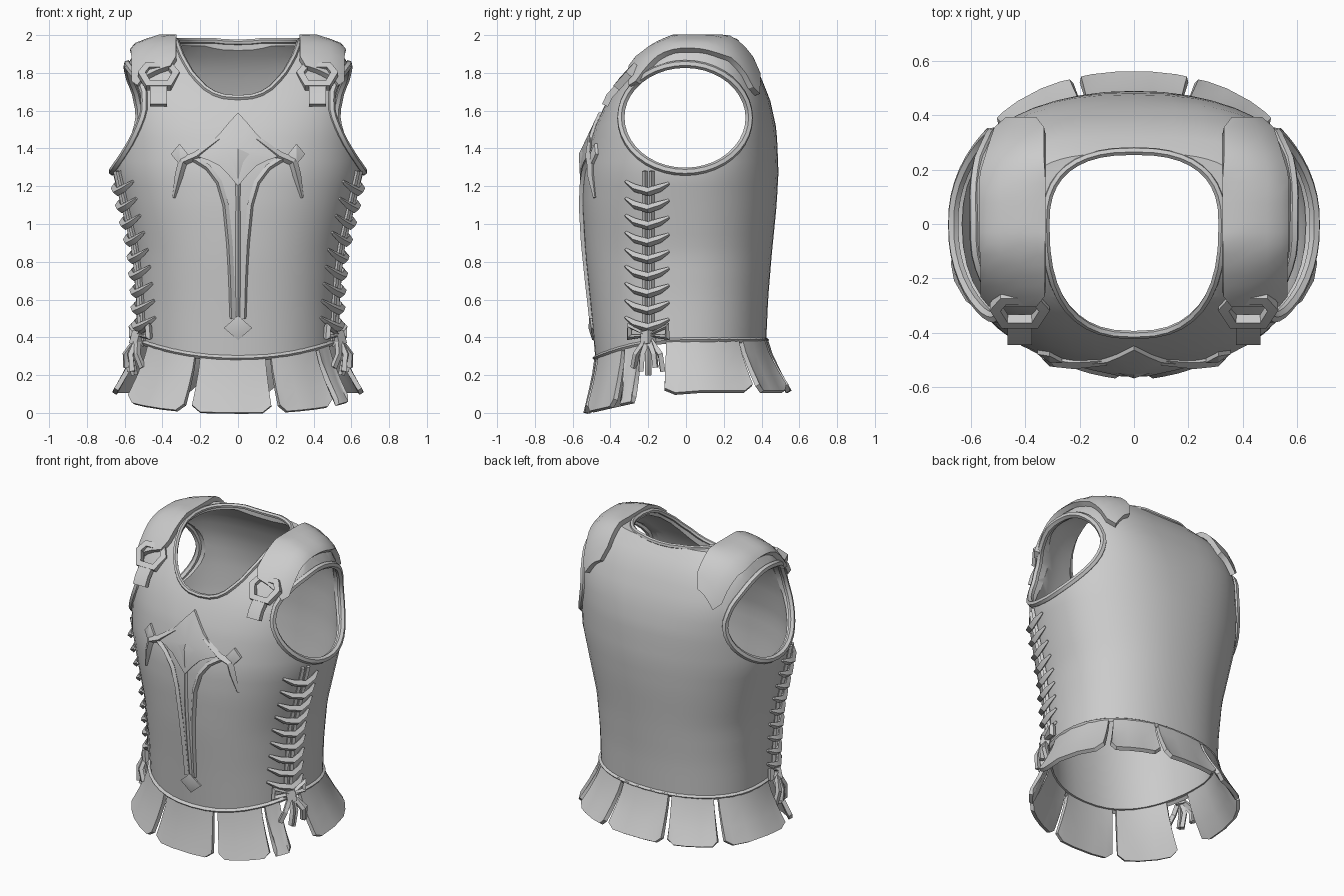
import bpy
from math import sin, cos, pi, radians, copysign
from mathutils import Vector

if "Cube" in bpy.data.objects:
    bpy.data.objects.remove(bpy.data.objects["Cube"])

steel = bpy.data.materials.new("grey_steel")
steel.use_nodes = True
steel.diffuse_color = (0.6, 0.6, 0.6, 1)
steel.node_tree.nodes["Principled BSDF"].inputs["Base Color"].default_value = (0.6, 0.6, 0.6, 1)

# Torso sections: height, half width, front depth, back depth, squareness
ROWS = [(.37, .535, .48, .425, 2.2), (.6, .54, .505, .435, 2.2), (.85, .56, .535, .455, 2.2),
        (1.1, .62, .55, .48, 2.2), (1.28, .665, .545, .49, 2.2), (1.5, .655, .49, .48, 2.45),
        (1.65, .635, .42, .447, 2.8), (1.76, .615, .35, .405, 3), (1.86, .58, .265, .355, 3.1),
        (1.93, .53, .17, .3, 3.2), (1.97, .42, .08, .26, 3.2)]
Z0, Z1 = ROWS[0][0], ROWS[-1][0]


def section(z):
    z = min(max(z, Z0), Z1)
    for a, b in zip(ROWS, ROWS[1:]):
        if z <= b[0]:
            t = (z - a[0]) / (b[0] - a[0])
            return [p + (q - p) * t for p, q in zip(a, b)][1:]


def oval(a, w, front, back, n):
    """Point on a squared oval; angle 0 faces the front."""
    s, c = sin(a), cos(a)
    return (w * copysign(abs(s) ** (2 / n), s),
            -(front if c > 0 else back) * copysign(abs(c) ** (2 / n), c))


def side_x(y, z):
    w, f, b, n = section(z)
    return w * max(0, 1 - abs(y / (f if y < 0 else b)) ** n) ** (1 / n)


def front_y(x, z):
    w, f, b, n = section(z)
    return -f * max(0, 1 - abs(x / w) ** n) ** (1 / n)


def top_z(x, y):
    lo, hi = 1.25, Z1
    for _ in range(24):
        mid = (lo + hi) / 2
        w, f, b, n = section(mid)
        inside = abs(x / w) ** n + abs(y / (f if y < 0 else b)) ** n < 1
        lo, hi = (mid, hi) if inside else (lo, mid)
    return lo


def hem(a):
    return .385 - .095 * max(0, cos(a)) ** 2


def mesh(name, verts, faces):
    me = bpy.data.meshes.new(name)
    me.from_pydata(verts, [], faces)
    me.materials.append(steel)
    ob = bpy.data.objects.new(name, me)
    bpy.context.collection.objects.link(ob)
    return ob


def activate(ob):
    bpy.ops.object.select_all(action='DESELECT')
    ob.select_set(True)
    bpy.context.view_layer.objects.active = ob


def modify(ob, kind, **settings):
    mod = ob.modifiers.new(kind.lower(), kind)
    for key, value in settings.items():
        setattr(mod, key, value)
    activate(ob)
    bpy.ops.object.modifier_apply(modifier=mod.name)


def sheet(name, fn, us, vs, thick, flip=False):
    verts = [fn(u, v) for v in vs for u in us]
    k = len(us)
    faces = [(j * k + i, j * k + i + 1, j * k + k + i + 1, j * k + k + i)
             for j in range(len(vs) - 1) for i in range(k - 1)]
    ob = mesh(name, verts, [f[::-1] for f in faces] if flip else faces)
    modify(ob, 'SOLIDIFY', thickness=thick, offset=1)


def tube(name, pts, r, cyclic=False, radii=None, res=0):
    cu = bpy.data.curves.new(name, 'CURVE')
    cu.dimensions = '3D'
    cu.bevel_depth, cu.bevel_resolution, cu.use_fill_caps = r, res, True
    sp = cu.splines.new('POLY')
    sp.points.add(len(pts) - 1)
    for i, p in enumerate(pts):
        sp.points[i].co = (*p, 1)
        sp.points[i].radius = radii[i] if radii else 1
    sp.use_cyclic_u = cyclic
    cu.materials.append(steel)
    ob = bpy.data.objects.new(name, cu)
    bpy.context.collection.objects.link(ob)
    activate(ob)
    bpy.ops.object.convert(target='MESH')


def prism(name, ring, shift):
    k = len(ring)
    verts = ring + [tuple(Vector(p) + Vector(shift)) for p in ring]
    faces = [(i, (i + 1) % k, (i + 1) % k + k, i + k) for i in range(k)]
    ob = mesh(name, verts, faces + [tuple(range(k))[::-1], tuple(range(k, 2 * k))])
    activate(ob)
    bpy.ops.object.mode_set(mode='EDIT')
    bpy.ops.mesh.select_all(action='SELECT')
    bpy.ops.mesh.normals_make_consistent(inside=False)
    bpy.ops.object.mode_set(mode='OBJECT')
    return ob


# Torso shell
N, M = 48, 26
verts = []
for j in range(M):
    z = Z0 + (Z1 - Z0) * j / (M - 1)
    for i in range(N):
        a = 2 * pi * i / N
        drop = (hem(a) - Z0) * max(0, 1 - (z - Z0) / .5)
        verts.append((*oval(a, *section(z)), z + drop))
faces = [(j * N + i, j * N + (i + 1) % N, j * N + N + (i + 1) % N, j * N + N + i)
         for j in range(M - 1) for i in range(N)]
torso = mesh("torso_shell", verts, faces + [tuple(range((M - 1) * N, M * N))])
modify(torso, 'SOLIDIFY', thickness=.03, offset=-1)

# Neck and arm openings
turn = [2 * pi * i / 40 for i in range(40)]
neck = [oval(a, .325, .408, .268, 2.5) for a in turn]
arm = [(.34 * cos(a) - .005, 1.562 + .285 * sin(a)) for a in turn]
cutters = [prism("neck_cutter", [(x, y, 1.45) for x, y in neck], (0, 0, 1))]
cutters += [prism("arm_cutter", [(s * .43, y, z) for y, z in arm], (s, 0, 0)) for s in (1, -1)]
for cutter in cutters:
    modify(torso, 'BOOLEAN', object=cutter, operation='DIFFERENCE', solver='EXACT')
    bpy.data.objects.remove(cutter)

# Raised rims and hem
tube("neck_rim", [(x, y, top_z(x, y)) for x, y in neck], .015, True, res=1)
for s, side in ((1, "left"), (-1, "right")):
    tube(side + "_arm_rim", [(s * side_x(y, z), y, z) for y, z in arm], .021, True, res=1)
tube("hem_band", [(*oval(a, *section(Z0)), hem(a)) for a in turn], .016, True)


# Flared skirt plates
def skirt_plate(name, start, end):
    def point(u, v):
        a = radians(start + (end - start) * u)
        grow = v ** 1.3
        x, y = oval(a, .515 + .13 * grow, .46 + .06 * grow, .41 + .13 * grow, 2.2)
        low = .105 - .11 * max(0, cos(a)) + (.035 if u in (0, 1) else 0)
        return x, y, hem(a) + (low - hem(a)) * v
    sheet(name, point, (0, .12, .35, .65, .88, 1), (0, .3, .65, .9, 1), .025, True)


for name, start, end in (("front_centre", -20, 14), ("front_right", -61, -23), ("front_left", 17, 48),
                         ("front_left_small", 50, 62), ("left", 79, 128), ("back_left", 131, 162),
                         ("back_centre", 164, 196), ("back_right", 198, 229), ("right", 232, 281)):
    skirt_plate(name + "_skirt_plate", start, end)


# Front emblem: faceted reliefs and bars hugging the chest
def relief(name, outline, centre, height):
    pts = [(x, front_y(x, z) - .015, z) for x, z in outline]
    x, z = centre
    k = len(pts)
    base = [(px, py + .03, pz) for px, py, pz in pts]
    faces = [(i, (i + 1) % k, 2 * k) for i in range(k)]
    faces += [(i + k, (i + 1) % k + k, (i + 1) % k, i) for i in range(k)]
    mesh(name, pts + base + [(x, front_y(x, z) - height, z)], faces)


def chest_bar(name, path, r, radii=None):
    tube(name, [(x, front_y(x, z) - .003, z) for x, z in path], r, radii=radii)


def diamond(x, z, w, h):
    return [(x, z + h), (x - w, z), (x, z - h), (x + w, z)]


half = [(-.05, 1.535), (-.1, 1.475), (-.22, 1.36), (-.15, 1.335), (-.1, 1.31), (-.05, 1.26)]
relief("emblem_head", [(0, 1.59)] + half + [(0, 1.2)] + [(-x, z) for x, z in half[::-1]], (0, 1.4), .038)
relief("emblem_core", diamond(0, 1.37, .1, .13), (0, 1.37), .045)
relief("emblem_foot", diamond(0, .45, .075, .065), (0, .45), .028)
chest_bar("emblem_spine", [(0, 1.25), (0, 1.0), (0, .75), (0, .5)], .012)
for s, side in ((1, "left"), (-1, "right")):
    chest_bar(side + "_emblem_stem", [(s * x, z) for x, z in (
        (.24, 1.35), (.16, 1.3), (.1, 1.22), (.065, 1.1), (.045, .9), (.035, .7), (.03, .5))], .017)
    chest_bar(side + "_emblem_hook", [(s * x, z) for x, z in (
        (.1, 1.45), (.22, 1.36), (.29, 1.33), (.31, 1.26), (.34, 1.14))], .024, (.7, 1, 1.2, 1, .4))
    relief(side + "_emblem_tip", diamond(s * .31, 1.37, .045, .055), (s * .31, 1.37), .028)

# Shoulder straps, buckles and side lacing
SEAM = -.2
for s, side in ((1, "left"), (-1, "right")):
    def strap(u, v):
        y = -.28 + .645 * v
        edge = .03 if v in (0, 1) else 0
        taper = .06 * max(0, v - .7) / .3
        x = .325 + edge + (.22 - taper - 2 * edge) * u
        return s * x, y, top_z(x, y)
    steps = [i / 18 for i in range(19)]
    sheet(side + "_shoulder_strap", strap, (0, .12, .4, .7, .9, 1), steps, .033, s < 0)

    mid = Vector((s * .42, front_y(.42, 1.77) - .025, 1.77))

    def on_buckle(a, b, out=0):
        return mid + Vector((a * s, .67 * b - .74 * out, .74 * b + .67 * out))
    ring = [on_buckle(a, b) for a, b in (
        (-.09, .03), (-.06, .08), (.06, .08), (.09, .03), (.055, -.05), (-.055, -.05))]
    tube(side + "_buckle_ring", ring, .028, True)
    sheet(side + "_buckle_tab", lambda u, v: on_buckle(u, v, -.02 + .3 * min(0, v + .12)),
          (-.045, .045), (-.17, -.12, -.05), .035, s < 0)

    def on_side(y, z, out=.01):
        return s * (side_x(y, z) + out), y, z
    for k, dy in enumerate((-.018, .018)):
        tube(f"{side}_seam_{k}", [on_side(SEAM + dy, .38 + .1 * i) for i in range(10)], .014)
    for i in range(9):
        z = .47 + .09 * i
        tube(f"{side}_lace_{i}", [on_side(SEAM - .12, z + .035, .005), on_side(SEAM - .07, z, .025),
             on_side(SEAM, z - .02, .035), on_side(SEAM + .06, z, .025),
             on_side(SEAM + .11, z + .025, .005)], .021, radii=(.4, 1, 1.1, 1, .4))

    # Knotted lace ends
    tube(side + "_knot", [on_side(SEAM, .43, .02), on_side(SEAM, .36, .04)], .04)
    for i in range(5):
        dy = (i - 2) * .032
        tube(f"{side}_lace_end_{i}", [on_side(SEAM, .4, .03), on_side(SEAM + dy, .31, .07 + .015 * (i % 2)),
             on_side(SEAM + dy * 1.2, .24 - .02 * (i % 3), .05 + .03 * (i % 2))], .018)
    for dy in (-.1, .1):
        tube(side + "_bow_loop", [on_side(SEAM, .41, .03), on_side(SEAM + dy, .46, .03),
             on_side(SEAM + dy, .4, .03)], .02, True)

# Soft shading with crisp edges
bpy.ops.object.select_all(action='DESELECT')
for ob in bpy.context.collection.objects:
    if ob.type == 'MESH' and ob.data.materials and ob.data.materials[0] == steel:
        ob.select_set(True)
        bpy.context.view_layer.objects.active = ob
bpy.ops.object.shade_smooth_by_angle(angle=radians(28))
